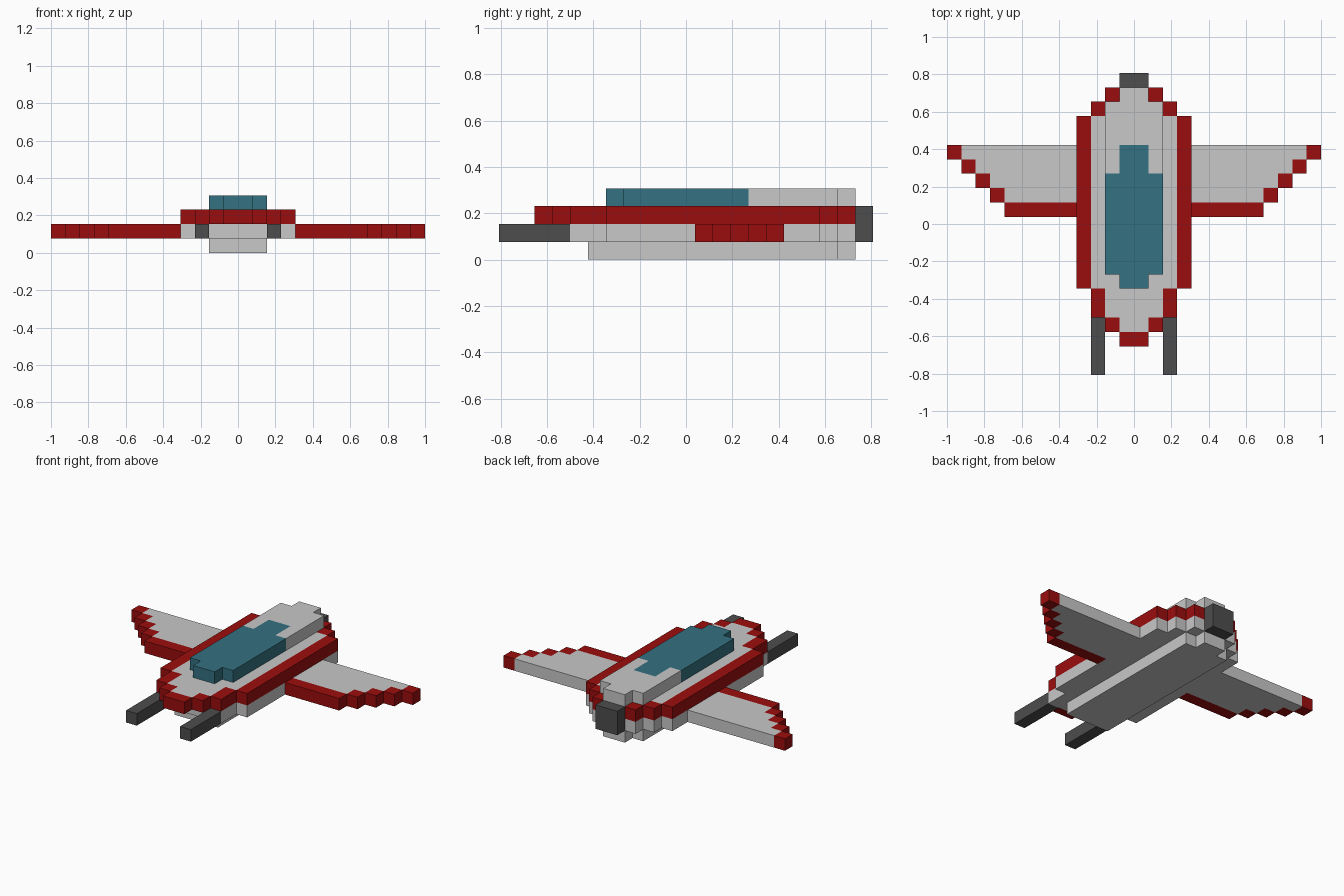
import bpy, bmesh, math
from mathutils import Vector

if "Cube" in bpy.data.objects:
    bpy.data.objects.remove(bpy.data.objects["Cube"])

U = 2 / 26            # block size: the span is 26 blocks wide
Y0 = -10.5            # block row 0 starts here (21 rows long)

COLOURS = {
    "light_grey": (0.58, 0.58, 0.58, 1),
    "dark_red": (0.33, 0.004, 0.004, 1),
    "teal": (0.034, 0.165, 0.22, 1),
    "dark_grey": (0.075, 0.075, 0.075, 1),
}
mats = {}
for name, rgba in COLOURS.items():
    mats[name] = bpy.data.materials.new(name)
    mats[name].diffuse_color = rgba

cells = {}            # (x, y, z) block -> (part, colour)


def fill(part, colour, x0, x1, y0, y1, z0, z1):
    """Fill a box of blocks, mirrored across x = 0; later fills repaint."""
    for x in range(x0, x1):
        for y in range(y0, y1):
            for z in range(z0, z1):
                cells[x, y, z] = cells[-1 - x, y, z] = (part, colour)


# Belly keel
fill("belly", "light_grey", 0, 2, 5, 19, 0, 1)
fill("belly", "light_grey", 0, 1, 19, 20, 0, 1)

# Lower hull
fill("lower_hull", "light_grey", 0, 4, 6, 18, 1, 2)
fill("lower_hull", "light_grey", 0, 3, 4, 19, 1, 2)
fill("lower_hull", "light_grey", 0, 2, 19, 20, 1, 2)

# Upper deck: each step is (half width, first row, last row), edged in red
for half, a, b in [(1, 2, 3), (2, 3, 4), (3, 4, 6), (4, 6, 18), (3, 18, 19), (2, 19, 20)]:
    fill("deck", "light_grey", 0, half, a, b, 2, 3)
    fill("deck_trim", "dark_red", half - 1, half, a, b, 2, 3)

# Rear spine and canopy
fill("spine", "light_grey", 0, 2, 14, 19, 3, 4)
fill("spine", "light_grey", 0, 1, 19, 20, 3, 4)
fill("canopy", "teal", 0, 2, 7, 14, 3, 4)
fill("canopy", "teal", 0, 1, 6, 16, 3, 4)

# Wings with stepped red leading edge
for i in range(5):
    fill("wings", "light_grey", 4, 9 + i, 11 + i, 12 + i, 1, 2)
    fill("wing_trim", "dark_red", 8 + i if i else 4, 9 + i, 11 + i, 12 + i, 1, 2)

# Front guns and rear thruster
fill("guns", "dark_grey", 2, 3, 0, 4, 1, 2)
fill("thruster", "dark_grey", 0, 1, 20, 21, 1, 3)

# Turn every part into a mesh holding only its exposed block faces
DIRS = [Vector(d) for d in [(1, 0, 0), (-1, 0, 0), (0, 1, 0), (0, -1, 0), (0, 0, 1), (0, 0, -1)]]
for part, colour in sorted(set(cells.values())):
    bm = bmesh.new()
    for c, owner in cells.items():
        if owner[0] != part:
            continue
        mid = Vector((c[0] + 0.5, c[1] + 0.5 + Y0, c[2] + 0.5))
        for n in DIRS:
            if tuple(int(c[i] + n[i]) for i in range(3)) in cells:
                continue
            s = Vector((n.y, n.z, n.x))
            t = n.cross(s)
            corners = [s + t, t - s, -s - t, s - t]
            bm.faces.new([bm.verts.new((mid + (n + k) / 2) * U) for k in corners])
    bmesh.ops.remove_doubles(bm, verts=bm.verts, dist=1e-4)
    bmesh.ops.dissolve_limit(bm, angle_limit=math.radians(1), verts=bm.verts, edges=bm.edges)
    mesh = bpy.data.meshes.new(part)
    bm.to_mesh(mesh)
    bm.free()
    mesh.materials.append(mats[colour])
    bpy.context.collection.objects.link(bpy.data.objects.new(part, mesh))

for m in bpy.data.materials:
    if m.users and not m.is_grease_pencil:
        m.use_nodes = True
        m.node_tree.nodes["Principled BSDF"].inputs["Base Color"].default_value = m.diffuse_color
